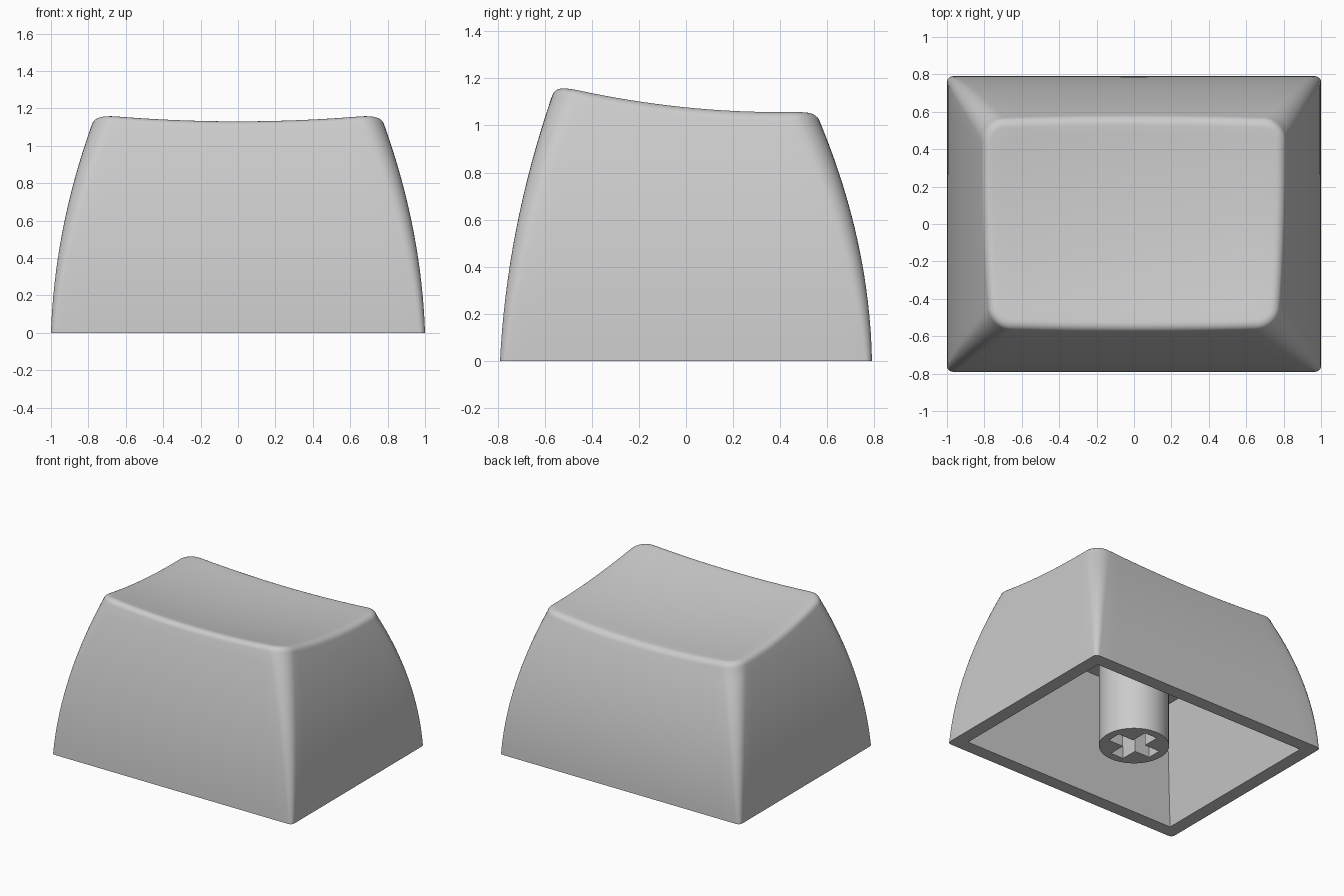
import bpy, bmesh
from math import sin, cos, pi, radians

old = bpy.data.objects.get("Cube")
if old:
    bpy.data.objects.remove(old)

grey = bpy.data.materials.new("light grey plastic")
grey.use_nodes = True
grey.diffuse_color = (0.6, 0.6, 0.6, 1)
grey.node_tree.nodes["Principled BSDF"].inputs["Base Color"].default_value = (0.6, 0.6, 0.6, 1)


def finish(bm, name):
    bmesh.ops.remove_doubles(bm, verts=bm.verts, dist=0.0001)
    bmesh.ops.recalc_face_normals(bm, faces=bm.faces)
    mesh = bpy.data.meshes.new(name)
    bm.to_mesh(mesh)
    bm.free()
    mesh.materials.append(grey)
    obj = bpy.data.objects.new(name, mesh)
    bpy.context.collection.objects.link(obj)
    bpy.ops.object.select_all(action='DESELECT')
    obj.select_set(True)
    bpy.context.view_layer.objects.active = obj
    bpy.ops.object.shade_smooth_by_angle(angle=radians(30))
    return obj


# Rounded rectangle outline: corner-centre factors plus the corner normal
CORNER, EDGE = 8, 16
outline = []
signs = [(1, 1), (-1, 1), (-1, -1), (1, -1)]
for i, (sx, sy) in enumerate(signs):
    for k in range(CORNER + 1):
        a = (i + k / CORNER) * pi / 2
        outline.append((sx, sy, cos(a), sin(a)))
    nx, ny = signs[(i + 1) % 4]
    a = (i + 1) * pi / 2
    for k in range(1, EDGE):
        f = k / EDGE
        outline.append((sx + (nx - sx) * f, sy + (ny - sy) * f, cos(a), sin(a)))


def place(p, hx, hy, r):
    return p[0] * (hx - r) + p[2] * r, p[1] * (hy - r) + p[3] * r


def dish(x, y):
    """Height of the scooped, tilted top."""
    return 1.018 + 0.13 * (0.4 - y) ** 2 + 0.035 * (x / 0.72) ** 2


def half_x(z):
    return 1 - 0.035 * z - 0.145 * z * z


def half_y(z, front):
    return 0.79 - (0.05 * z + 0.13 * z * z if front else 0.02 * z + 0.195 * z * z)


FILLET, START = 0.06, radians(20)
WALL_STEPS, FILLET_STEPS = 16, 6


def rim_height(p):
    return dish(*place(p, 0.775, 0.565, 0.12)) - FILLET * (1 - sin(START))


def wall_point(p, t):
    z = t * rim_height(p)
    x, y = place(p, half_x(z), half_y(z, p[1] < 0), 0.03 + 0.09 * t)
    return x, y, z


def fillet_point(p, a):
    z = rim_height(p)
    inset = FILLET * (cos(START) - cos(a))
    x, y = place(p, half_x(z) - inset, half_y(z, p[1] < 0) - inset, 0.12 - inset)
    return x, y, dish(x, y) - FILLET * (1 - sin(a))


# Cap shell: cavity, bottom rim, curved walls, rounded edge, scooped top
rings = [[(*place(p, 0.74, 0.53, 0), 0.83) for p in outline],
         [(*place(p, 0.9, 0.69, 0), 0) for p in outline]]
for k in range(WALL_STEPS + 1):
    rings.append([wall_point(p, k / WALL_STEPS) for p in outline])
for k in range(1, FILLET_STEPS + 1):
    a = START + (pi / 2 - START) * k / FILLET_STEPS
    rings.append([fillet_point(p, a) for p in outline])
edge = rings[-1]
for k in range(9, 0, -1):
    s = k / 10
    rings.append([(x * s, y * s, dish(x * s, y * s)) for x, y, z in edge])

bm = bmesh.new()
loops = [[bm.verts.new(co) for co in ring] for ring in rings]
n = len(outline)
for low, high in zip(loops, loops[1:]):
    for i in range(n):
        j = (i + 1) % n
        bm.faces.new((low[i], low[j], high[j], high[i]))
bm.faces.new(loops[0])
centre = bm.verts.new((0, 0, dish(0, 0)))
for i in range(n):
    bm.faces.new((loops[-1][i], loops[-1][(i + 1) % n], centre))
finish(bm, "cap_shell")

# Mounting post with a cross-shaped socket
bm = bmesh.new()


def closed_loop(points, z):
    verts = [bm.verts.new((x, y, z)) for x, y in points]
    return verts, [bm.edges.new((v, verts[(i + 1) % len(verts)])) for i, v in enumerate(verts)]


circle = [(0.24 * cos(2 * pi * i / 48), 0.24 * sin(2 * pi * i / 48)) for i in range(48)]
LONG, THIN = 0.18, 0.053
cross = []
for i in range(4):
    c, s = round(cos(i * pi / 2)), round(sin(i * pi / 2))
    for x, y in ((LONG, -THIN), (LONG, THIN), (THIN, THIN)):
        cross.append((x * c - y * s, x * s + y * c))

end_edges = []
for points, top in ((circle, 0.85), (cross, 0.4)):
    low, low_edges = closed_loop(points, 0)
    high, high_edges = closed_loop(points, top)
    end_edges += low_edges
    for i in range(len(low)):
        j = (i + 1) % len(low)
        bm.faces.new((low[i], low[j], high[j], high[i]))
    bm.faces.new(high)
bmesh.ops.triangle_fill(bm, edges=end_edges, use_beauty=True, use_dissolve=False)
finish(bm, "mounting_post")
